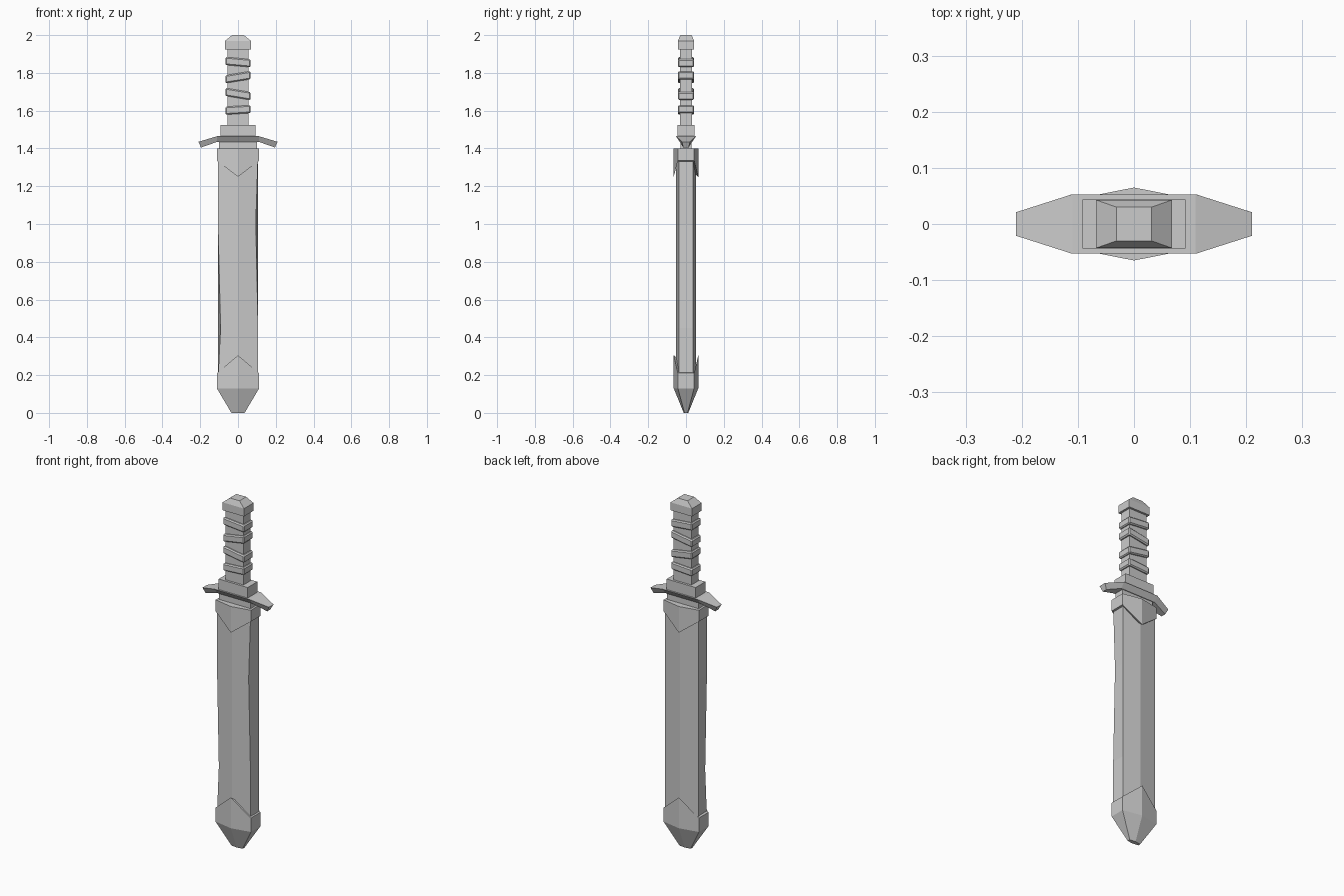
import bpy, bmesh

cube = bpy.data.objects.get("Cube")
if cube:
    bpy.data.objects.remove(cube, do_unlink=True)

grey = bpy.data.materials.new("plain grey")
grey.use_nodes = True
colour = (0.6, 0.6, 0.6, 1)
grey.diffuse_color = colour
grey.node_tree.nodes["Principled BSDF"].inputs["Base Color"].default_value = colour


def loft(name, rings, bevel=0):
    """Skin a stack of equal-length rings and cap both ends."""
    bm = bmesh.new()
    loops = [[bm.verts.new(p) for p in ring] for ring in rings]
    n = len(loops[0])
    for a, b in zip(loops, loops[1:]):
        for i in range(n):
            j = (i + 1) % n
            bm.faces.new((a[i], a[j], b[j], b[i]))
    bm.faces.new(loops[0][::-1])
    bm.faces.new(loops[-1])
    bmesh.ops.recalc_face_normals(bm, faces=bm.faces[:])
    mesh = bpy.data.meshes.new(name)
    bm.to_mesh(mesh)
    bm.free()
    mesh.materials.append(grey)
    obj = bpy.data.objects.new(name, mesh)
    bpy.context.collection.objects.link(obj)
    if bevel:
        mod = obj.modifiers.new("chamfer", "BEVEL")
        mod.width = bevel
        mod.segments = 1
    return obj


def rect(x, y, z, tilt=0):
    """Rectangular ring; tilt raises the +x side and lowers the -x side."""
    return [(x, -y, z + tilt), (x, y, z + tilt), (-x, y, z - tilt), (-x, -y, z - tilt)]


def hexa(x, y, ridge, z, z_ridge=None):
    """Six-sided ring with a central ridge, which may sit at its own height."""
    zr = z if z_ridge is None else z_ridge
    return [(x, -y, z), (x, y, z), (0, ridge, zr), (-x, y, z), (-x, -y, z), (0, -ridge, zr)]


# Scabbard body, with two worn chips on the front edges
body = [hexa(0.106, 0.038, 0.053, z) for z in (0.18, 0.45, 1.0, 1.36)]
body[1][4] = (-0.092, -0.042, 0.45)
body[2][0] = (0.094, -0.038, 1.0)
loft("scabbard_body", body)

# Metal mouth and tip, each with a V-shaped edge
loft("scabbard_mouth", [hexa(0.112, 0.043, 0.065, 1.335, 1.25),
                        hexa(0.112, 0.043, 0.065, 1.4)])
loft("scabbard_tip", [hexa(0.035, 0.008, 0.012, 0),
                      hexa(0.112, 0.043, 0.065, 0.13),
                      hexa(0.112, 0.043, 0.065, 0.21, 0.305)])

# Hilt: throat, drooping guard and collar
loft("blade_throat", [rect(0.1, 0.028, 1.39), rect(0.1, 0.028, 1.44)])


def guard_section(x, z_low, z_high, y_low, y_high):
    return [(x, -y_low, z_low), (x, y_low, z_low), (x, y_high, z_high), (x, -y_high, z_high)]


end = (1.405, 1.435, 0.014, 0.021)
middle = (1.435, 1.465, 0.032, 0.053)
loft("guard", [guard_section(-0.21, *end), guard_section(-0.11, *middle),
               guard_section(0.11, *middle), guard_section(0.21, *end)])
# Undercut the guard ends slightly
for v in bpy.data.objects["guard"].data.vertices:
    if abs(v.co.x) > 0.2 and v.co.z < 1.41:
        v.co.x *= 0.93
loft("guard_collar", [rect(0.092, 0.044, 1.46), rect(0.092, 0.044, 1.525)])

# Grip with four slanted wraps
loft("grip", [rect(0.056, 0.031, 1.52), rect(0.056, 0.031, 1.93)])
for i, (z, tilt) in enumerate([(1.604, 0.004), (1.688, -0.011), (1.777, 0.011), (1.857, -0.006)]):
    loft(f"grip_wrap_{i + 1}", [rect(0.067, 0.043, z - 0.021, tilt),
                                rect(0.067, 0.043, z + 0.021, tilt)], bevel=0.006)

# Pommel with a tapered cap
loft("pommel", [rect(0.068, 0.043, 1.925), rect(0.068, 0.043, 1.97), rect(0.031, 0.03, 2.0)])
